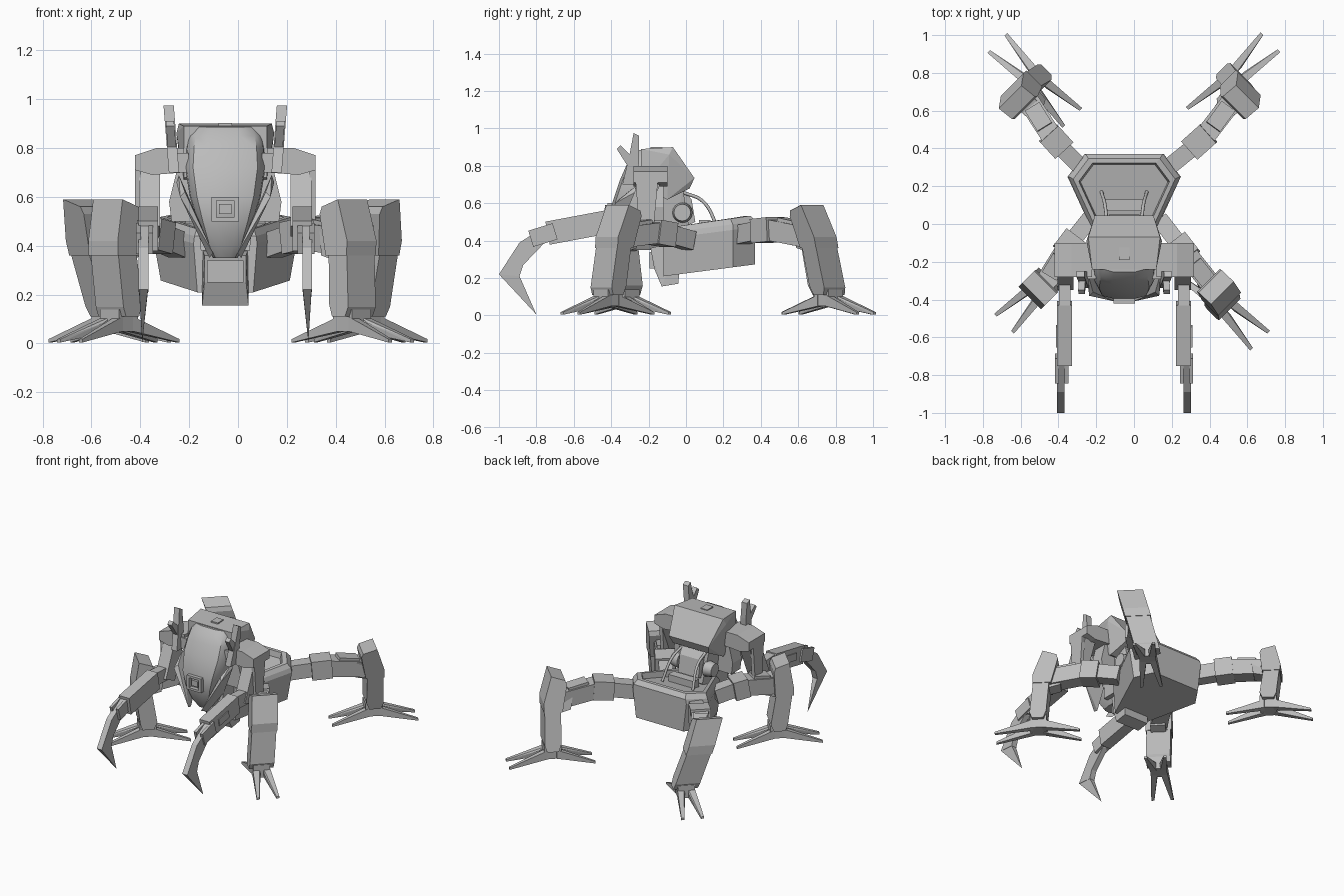
import bpy, bmesh, math
from mathutils import Vector, Matrix

if "Cube" in bpy.data.objects:
    bpy.data.objects.remove(bpy.data.objects["Cube"])

grey = bpy.data.materials.new("plain_grey")
grey.use_nodes = True
grey.diffuse_color = (0.5, 0.5, 0.5, 1)
grey.node_tree.nodes["Principled BSDF"].inputs["Base Color"].default_value = (0.5, 0.5, 0.5, 1)

AXIS = -0.052                       # the body sits slightly off the centre
BODY = Matrix.Translation((AXIS, 0, 0))
SIDES = (("left", 1), ("right", -1))


def finish(name, bm, matrix=BODY, smooth=False):
    bm.transform(matrix)
    bmesh.ops.recalc_face_normals(bm, faces=bm.faces)
    mesh = bpy.data.meshes.new(name)
    bm.to_mesh(mesh)
    bm.free()
    mesh.materials.append(grey)
    obj = bpy.data.objects.new(name, mesh)
    bpy.context.collection.objects.link(obj)
    if smooth:
        bpy.ops.object.select_all(action='DESELECT')
        obj.select_set(True)
        bpy.context.view_layer.objects.active = obj
        bpy.ops.object.shade_smooth_by_angle(angle=math.radians(35))
    return obj


def solid(name, points, matrix=BODY):
    """Convex block around the points."""
    bm = bmesh.new()
    for p in points:
        bm.verts.new(p)
    bmesh.ops.convex_hull(bm, input=bm.verts)
    bmesh.ops.dissolve_limit(bm, angle_limit=0.03, verts=bm.verts, edges=bm.edges)
    return finish(name, bm, matrix)


def box(name, xs, ys, zs, matrix=BODY):
    return solid(name, [(x, y, z) for x in xs for y in ys for z in zs], matrix)


def slab(name, profile, x0, x1, matrix=BODY):
    """Outline in y and z, extruded along x."""
    bm = bmesh.new()
    face = bm.faces.new([bm.verts.new((x0, y, z)) for y, z in profile])
    new = bmesh.ops.extrude_face_region(bm, geom=[face])["geom"]
    bmesh.ops.translate(bm, vec=(x1 - x0, 0, 0),
                        verts=[v for v in new if isinstance(v, bmesh.types.BMVert)])
    return finish(name, bm, matrix)


def loft(name, rings, smooth=False):
    bm = bmesh.new()
    loops = [[bm.verts.new(p) for p in ring] for ring in rings]
    n = len(loops[0])
    for a, b in zip(loops, loops[1:]):
        for i in range(n):
            bm.faces.new((a[i], a[(i + 1) % n], b[(i + 1) % n], b[i]))
    bm.faces.new(loops[0])
    bm.faces.new(loops[-1])
    return finish(name, bm, BODY, smooth)


def beam(name, a, b, width, height, matrix=None):
    """Box running from a to b."""
    a, b = Vector(a), Vector(b)
    along = (b - a).normalized()
    side = along.cross(Vector((0, 0, 1))).normalized() * width / 2
    up = side.cross(along).normalized() * height / 2
    return solid(name, [e + s * side + u * up for e in (a, b) for s in (-1, 1) for u in (-1, 1)],
                 matrix or Matrix.Identity(4))


def pair(points):
    return [(s * x, y, z) for x, y, z in points for s in (-1, 1)]


def lean_x(amount, pivot):
    """Tilt sideways: x shifts with height above the pivot."""
    return Matrix.Translation((-amount * pivot, 0, 0)) @ Matrix.Shear('XY', 4, (amount, 0))


# Lower hull: six-sided, with a bevelled rim and a sunken deck
outline = [(-.13, -.12), (.13, -.12), (.30, .25), (.21, .37), (-.21, .37), (-.30, .25)]
levels = [(.88, -.25), (1, -.05), (.97, -.02), (.9, .01), (.8, .01), (.77, -.03)]
loft("hull", [[(x * k, .13 + (y - .13) * (k if k < .95 and dz > -.1 else 1), .475 + .13 * y + dz)
               for x, y in outline] for k, dz in levels])
solid("pelvis_block", pair([(.085, -.19, .36), (.1, -.03, .40), (.085, -.17, .25),
                            (.095, -.13, .155), (.095, -.04, .17)]))
box("pelvis_plate", (-.075, .075), (-.195, -.15), (.25, .34))

# Torso core, neck and rear pipes
solid("torso_core", pair([(.1, -.25, .38), (.13, -.2, .7), (.12, -.02, .7), (.09, .02, .45), (.1, -.05, .38)]))
solid("torso_back_block", pair([(.07, -.02, .47), (.08, .05, .5), (.08, .03, .62), (.09, -.02, .68)]))
box("deck_step", (-.1, .1), (.07, .13), (.44, .51))
for label, s in SIDES:
    bm = bmesh.new()
    bmesh.ops.create_cone(bm, cap_ends=True, segments=16, radius1=.055, radius2=.045, depth=.06)
    finish(label + "_torso_disc", bm,
           BODY @ Matrix.Translation((s * .13, -.02, .55)) @ Matrix.Rotation(s * math.pi / 2, 4, 'Y'), True)
    curve = bpy.data.curves.new(label + "_pipe", 'CURVE')
    curve.dimensions = '3D'
    curve.bevel_depth, curve.bevel_resolution = .009, 2
    line = curve.splines.new('BEZIER')
    path = [(.09, -.02, .66), (.1, .09, .61), (.12, .17, .47)]
    line.bezier_points.add(len(path) - 1)
    for point, (x, y, z) in zip(line.bezier_points, path):
        point.co = (AXIS + s * x, y, z)
        point.handle_left_type = point.handle_right_type = 'AUTO'
    curve.materials.append(grey)
    bpy.context.collection.objects.link(bpy.data.objects.new(label + "_pipe", curve))

# Head: sloping face canopy and angular rear shell
sections = [(.35, .05, -.33), (.40, .08, -.36), (.5, .115, -.392), (.6, .145, -.395),
            (.72, .165, -.355), (.80, .16, -.32), (.85, .152, -.29), (.885, .135, -.255)]
shape = [(1, .1), (.97, .06), (.8, .015), (.4, 0)]
loft("face_canopy", [[(w * k, yf + d, z) for k, d in shape]
                     + [(-w * k, yf + d, z) for k, d in reversed(shape)]
                     + [(-w, -.12, z), (w, -.12, z)] for z, w, yf in sections], True)
solid("head_shell", pair([(.17, -.24, .89), (.19, -.07, .9), (.2, -.09, .86), (.155, .045, .735),
                          (.14, .02, .68), (.17, -.1, .62), (.17, -.24, .68)]))
box("roof_hatch", (-.027, .027), (-.19, -.125), (.892, .902))
for z0, z1 in ((.50, .515), (.585, .6)):
    box("eye_frame_bar", (-.056, .056), (-.42, -.37), (z0, z1))
for x0 in (-.056, .036):
    box("eye_frame_post", (x0, x0 + .02), (-.42, -.37), (.5, .6))
box("eye_lens", (-.025, .025), (-.412, -.37), (.53, .57))

for label, s in SIDES:
    side = BODY @ Matrix.Diagonal((s, 1, 1, 1))
    # Cheek blade and antenna, the antenna splayed a little outward
    solid(label + "_cheek_blade", [(.19, -.27, .69), (.2, -.27, .66), (.165, -.36, .62), (.185, -.38, .6),
                                   (.05, -.41, .37), (.065, -.36, .35), (.11, -.24, .45)], side)
    splay = side @ lean_x(.08, .9)
    slab(label + "_antenna", [(-.34, .7), (-.26, .7), (-.25, .85), (-.25, .96), (-.28, .975), (-.3, .87)],
         .205, .247, splay)
    slab(label + "_antenna_prong", [(-.37, .89), (-.35, .91), (-.27, .83), (-.3, .78)], .209, .243, splay)
    box(label + "_antenna_mount", (.15, .23), (-.29, -.2), (.70, .78), side)
    # Shoulder, its yoke and the upper arm
    solid(label + "_shoulder", [(x, y, z) for y in (-.28, -.1) for x, z in
                                ((.17, .8), (.28, .8), (.37, .77), (.37, .71), (.3, .69), (.17, .7))], side)
    solid(label + "_yoke", [(x, y, z) for y in (-.22, -.12) for x, z in
                            ((.1, .5), (.22, .5), (.23, .58), (.2, .7), (.1, .7))], side)
    beam(label + "_upper_arm", (.31, -.19, .72), (.31, -.3, .46), .085, .11, side)
    slab(label + "_arm_guard", [(-.27, .72), (-.15, .72), (-.17, .5), (-.25, .46)], .345, .37, side)
    # Forearm
    beam(label + "_elbow", (.315, -.25, .5), (.315, -.44, .51), .06, .09, side)
    beam(label + "_forearm", (.315, -.42, .5), (.315, -.74, .44), .08, .125, side)
    beam(label + "_forearm_panel", (.356, -.54, .48), (.356, -.65, .46), .01, .05, side)
    for x in (.305, .355):
        beam(label + "_wrist_plate", (x, -.7, .45), (x, -.83, .41), .02, .09, side)
    # Claw: thick knuckle and tapering blade
    slab(label + "_claw_knuckle", [(-.74, .485), (-.89, .39), (-1, .22), (-.89, .21), (-.87, .27), (-.755, .39)],
         .315, .355, side)
    solid(label + "_claw_blade", [(x, y, z) for x in (.317, .353) for y, z in ((-1, .22), (-.89, .21))]
          + [(.34, -.8, .005)], side)

# Legs: hip, thigh bend, foot position, heading in degrees, outward tilt and sideways lean of the shin
legs = {
    "rear_left": ((.17, .29, .43), (.38, .46, .465), (.525, .765), 45, .06, .25),
    "rear_right": ((-.27, .29, .43), (-.44, .46, .465), (-.525, .76), 135, .10, -.33),
    "front_left": ((.14, .02, .40), (.28, -.16, .45), (.47, -.42), -45, .03, -.08),
    "front_right": ((-.24, .02, .40), (-.36, -.13, .45), (-.49, -.33), -135, .13, 0),
}
for label, (hip, bend, foot, heading, tilt, lean) in legs.items():
    frame = Matrix.Translation((*foot, 0)) @ Matrix.Rotation(math.radians(heading - 90), 4, 'Z')
    shin = frame @ lean_x(lean, .12)
    knee = tilt * .6
    # Shin in two armoured pieces, widest at the knee
    slab(label + "_upper_shin", [(-.17 + tilt, .53), (-.16 + tilt, .56), (-.07 + tilt, .59), (.01 + knee, .42),
                                 (.01 + knee, .36), (-.11 + knee, .36)], -.085, .085, shin)
    slab(label + "_lower_shin", [(-.1 + knee, .39), (.005 + knee, .39), (.05, .15), (.035, .11),
                                 (-.04, .11), (-.06, .16)], -.08, .08, shin)
    slab(label + "_knee_bracket", [(-.19 + knee, .47), (-.1 + knee, .49), (-.09 + knee, .34),
                                   (-.17 + knee, .36)], -.05, .05, shin)
    # Foot with two toes forward and two back
    box(label + "_ankle", (-.055, .055), (-.06, .05), (.05, .14), frame)
    for d in (-1, 1):
        for s in (-1, 1):
            base = [(s * x, d * y, z) for x in (.012, .056) for y, z in ((.03, .11), (.07, .085), (.03, .05))]
            tip = [(s * x, d * .28, z) for x in (.054, .074) for z in (.004, .018)]
            solid(label + "_toe", base + tip, frame)
    # Thigh in linked segments
    start, bend = Vector(hip), Vector(bend)
    end = shin @ Vector((0, -.11 + knee, .42))
    beam(label + "_hip_link", start, start.lerp(bend, .8), .09, .1)
    beam(label + "_thigh", start.lerp(bend, .6), bend.lerp(end, .1), .13, .13)
    beam(label + "_thigh_link", start.lerp(bend, .9), end, .11, .11)
    beam(label + "_thigh_cover", bend.lerp(end, .25) + Vector((0, 0, .03)),
         bend.lerp(end, .8) + Vector((0, 0, .03)), .09, .08)
